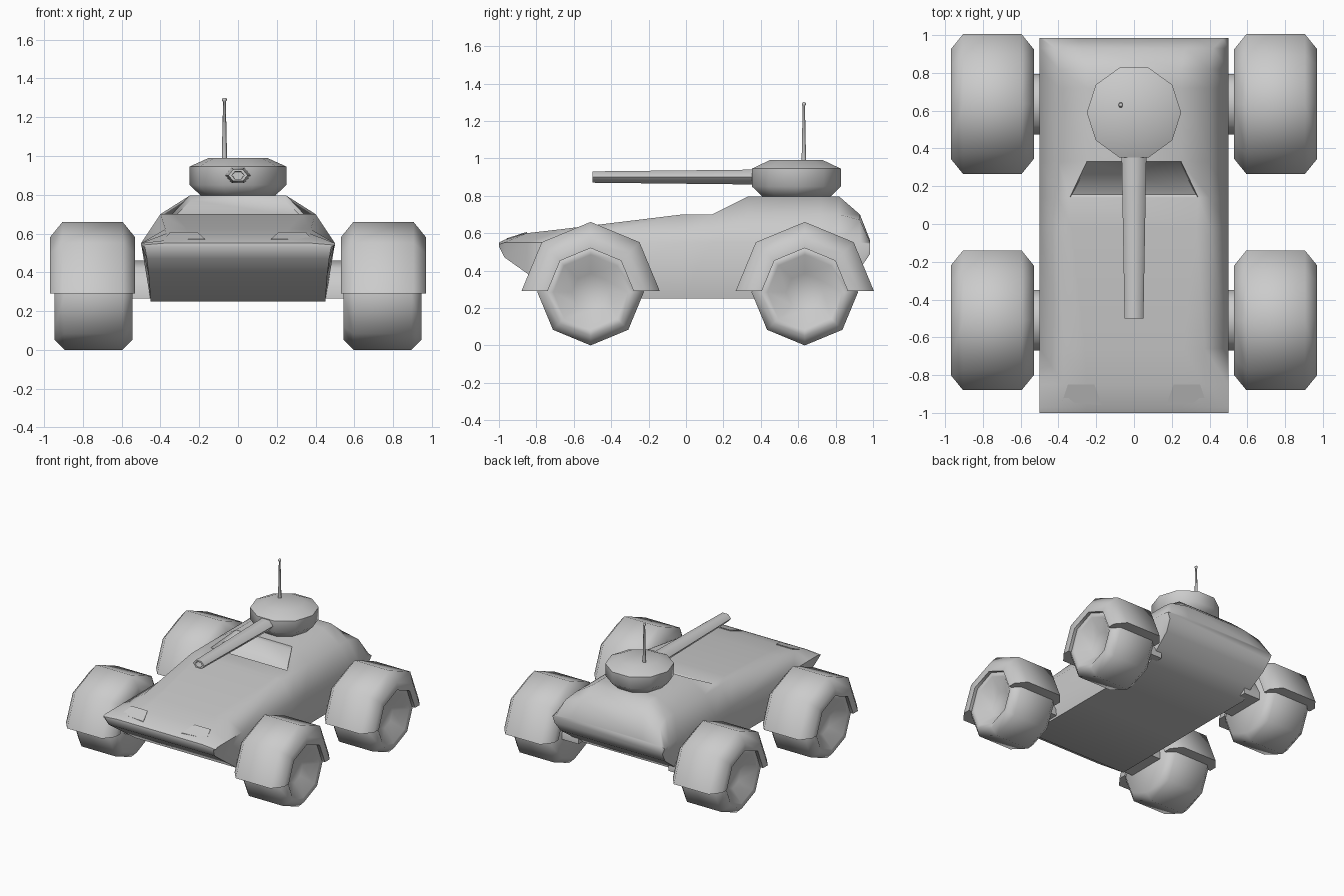
import bpy, bmesh, math
from mathutils import Vector

if "Cube" in bpy.data.objects:
    bpy.data.objects.remove(bpy.data.objects["Cube"], do_unlink=True)

grey = bpy.data.materials.new("plain_grey")
grey.use_nodes = True
grey.diffuse_color = (0.6, 0.6, 0.6, 1)
grey.node_tree.nodes["Principled BSDF"].inputs["Base Color"].default_value = (0.6, 0.6, 0.6, 1)


def loft(name, rings, mirror=False, edit=None, angle=60):
    """Skin closed rings of points, cap both ends, shade and optionally mirror in x."""
    bm = bmesh.new()
    loops = [[bm.verts.new(p) for p in ring] for ring in rings]
    n = len(loops[0])
    for a, b in zip(loops, loops[1:]):
        for i in range(n):
            j = (i + 1) % n
            bm.faces.new((a[i], a[j], b[j], b[i]))
    bm.faces.new(loops[0])
    bm.faces.new(loops[-1])
    bmesh.ops.recalc_face_normals(bm, faces=bm.faces)
    if edit:
        edit(bm)
    mesh = bpy.data.meshes.new(name)
    bm.to_mesh(mesh)
    bm.free()
    mesh.materials.append(grey)
    obj = bpy.data.objects.new(name, mesh)
    bpy.context.collection.objects.link(obj)
    bpy.ops.object.select_all(action="DESELECT")
    obj.select_set(True)
    bpy.context.view_layer.objects.active = obj
    bpy.ops.object.shade_smooth_by_angle(angle=math.radians(angle))
    if mirror:
        obj.modifiers.new("Mirror", "MIRROR")
    return obj


def lathe(profile, centre, axis, sides, squash=1.0):
    """Rings of (position along axis, radius) about the x, y or z axis."""
    rings = []
    for t, r in profile:
        ring = []
        for i in range(sides):
            a = math.tau * i / sides
            u, v = r * math.cos(a), r * math.sin(a) * squash
            p = {"x": (t, u, v), "y": (u, t, v), "z": (u, v, t)}[axis]
            ring.append(Vector(p) + Vector(centre))
        rings.append(ring)
    return rings


# Hull: y, then bottom, waist, shoulder and roof as (half width, height)
stations = [
    (-1.0, (.48, .53), (.5, .54), (.38, .55), (.25, .55)),
    (-.97, (.47, .47), (.5, .55), (.375, .565), (.25, .565)),
    (-.85, (.46, .385), (.5, .55), (.37, .6), (.25, .6)),
    (-.66, (.45, .25), (.5, .55), (.375, .622), (.26, .622)),
    (-.02, (.45, .25), (.5, .55), (.4, .7), (.33, .7)),
    (.14, (.45, .25), (.5, .55), (.4, .7), (.34, .7)),
    (.33, (.45, .25), (.5, .55), (.4, .7), (.25, .795)),
    (.72, (.45, .25), (.5, .55), (.4, .7), (.25, .795)),
    (.82, (.455, .33), (.5, .55), (.4, .7), (.25, .795)),
    (.93, (.465, .41), (.5, .55), (.42, .67), (.27, .7)),
    (.985, (.48, .49), (.5, .54), (.47, .55), (.3, .56)),
]


def sink_window(bm):
    pane = min(bm.faces, key=lambda f: (f.calc_center_median() - Vector((0, .235, .75))).length)
    bmesh.ops.inset_individual(bm, faces=[pane], thickness=.015, depth=-.02)


loft("hull", [[(x, y, z) for x, z in half] + [(-x, y, z) for x, z in reversed(half)]
              for y, *half in stations], edit=sink_window)

# Headlights: thin wedges on the nose
loft("headlight", [
    [(.17, -.96, .56), (.38, -.94, .56), (.38, -.94, .572), (.17, -.96, .572)],
    [(.21, -.85, .59), (.35, -.85, .59), (.35, -.85, .607), (.21, -.85, .607)],
], mirror=True, angle=30)

# Wheels, fenders and axles, one pair per axle line
tyre = [(.545, .235), (.595, .285), (.895, .285), (.945, .235), (.94, .2), (.86, .1)]
guard = [(.97, .23), (.97, .29), (.905, .37), (.595, .37), (.53, .29), (.53, .23)]
housing = [(-.16, .265), (-.16, .32), (-.11, .42), (0, .46), (.11, .42), (.16, .32), (.16, .265)]
for label, y in (("front", -.51), ("rear", .635)):
    loft(label + "_wheel", lathe(tyre, (0, y, .285), "x", 8), mirror=True)
    arcs = [math.radians(a) for a in range(-90, 91, 45)]
    loft(label + "_fender", [[(x, y + r * math.sin(a), .29 + r * math.cos(a)) for x, r in guard]
                             for a in arcs], mirror=True)
    loft(label + "_axle", [[(x, y + dy, z) for dy, z in housing] for x in (.4, .6)], mirror=True)

# Turret
dome = [(.785, .18), (.85, .25), (.945, .25), (.99, .15)]
loft("turret", lathe(dome, (0, .59, 0), "z", 10))

# Gun barrel with a hollow muzzle
barrel = [(.5, .068), (-.5, .05), (-.5, .032), (-.42, .03)]
loft("gun_barrel", lathe(barrel, (0, 0, .9), "y", 6, squash=.7))

# Antenna with a small tip
rod = [(.98, .014), (1.28, .007), (1.285, .012), (1.295, .012), (1.3, .005)]
loft("antenna", lathe(rod, (-.07, .63, 0), "z", 6))
